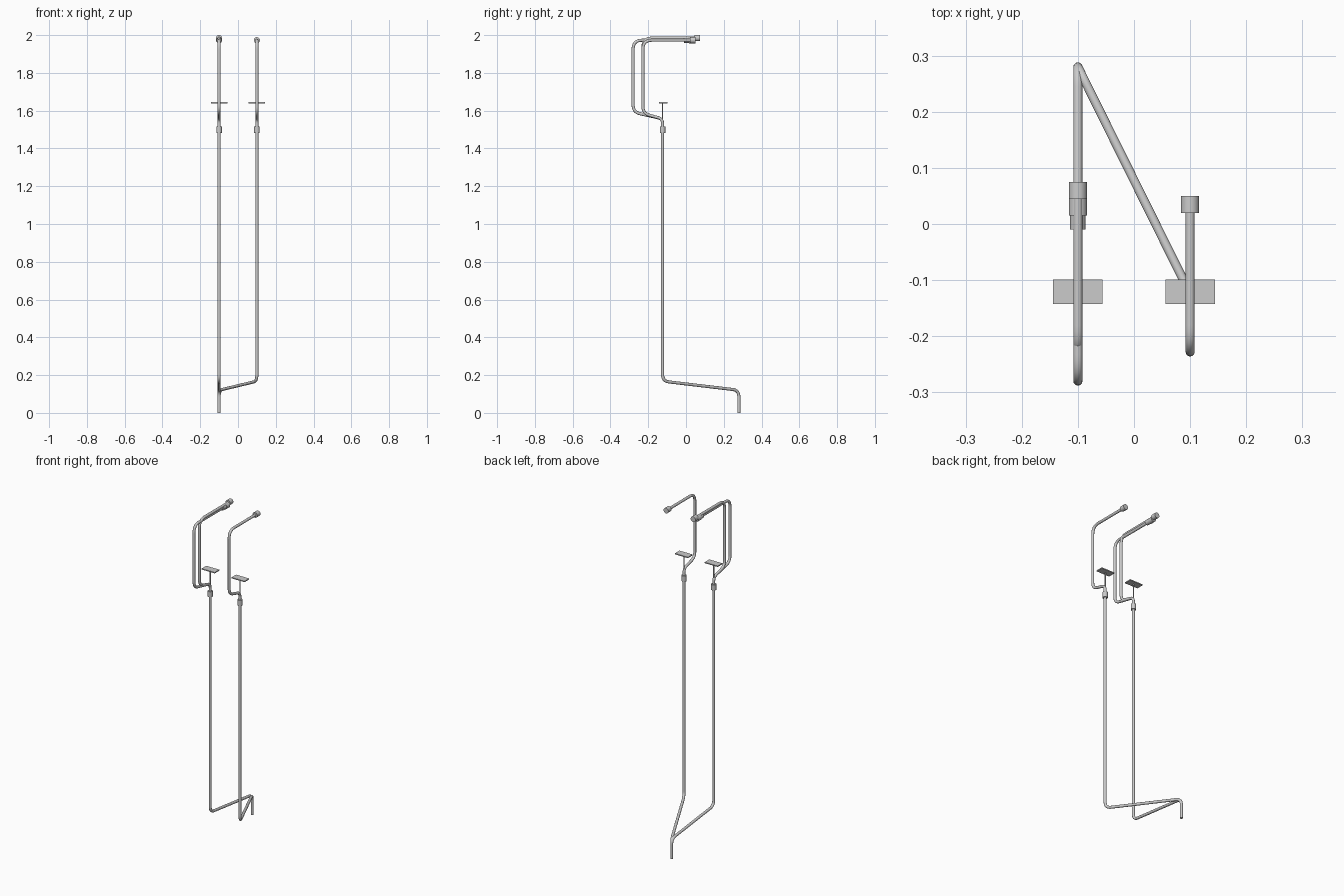
import bpy, math
from mathutils import Vector

if "Cube" in bpy.data.objects:
    bpy.data.objects.remove(bpy.data.objects["Cube"])

R = 0.008


def finish(ob, name):
    ob.name = name
    bpy.ops.object.select_all(action='DESELECT')
    ob.select_set(True)
    bpy.context.view_layer.objects.active = ob
    bpy.ops.object.shade_smooth_by_angle(angle=math.radians(40))


def fillet(points, radius, steps=8):
    # round the inner corners of a polyline
    pts = [Vector(p) for p in points]
    out = [pts[0]]
    for a, b, c in zip(pts, pts[1:], pts[2:]):
        u, v = (a - b).normalized(), (c - b).normalized()
        t = min(radius / math.tan(u.angle(v) / 2), 0.45 * (a - b).length, 0.45 * (c - b).length)
        p, q = b + u * t, b + v * t
        for i in range(steps + 1):
            s = i / steps
            out.append(p * (1 - s) ** 2 + b * (2 * s * (1 - s)) + q * s * s)
    return out + [pts[-1]]


def pipe(name, points, bend=0.04):
    path = fillet(points, bend)
    cu = bpy.data.curves.new(name, 'CURVE')
    cu.dimensions = '3D'
    cu.bevel_depth = R
    cu.bevel_resolution = 8
    cu.use_fill_caps = True
    sp = cu.splines.new('POLY')
    sp.points.add(len(path) - 1)
    for sp_pt, p in zip(sp.points, path):
        sp_pt.co = (*p, 1)
    ob = bpy.data.objects.new(name, cu)
    bpy.context.collection.objects.link(ob)
    bpy.ops.object.select_all(action='DESELECT')
    ob.select_set(True)
    bpy.context.view_layer.objects.active = ob
    bpy.ops.object.convert(target='MESH')
    finish(bpy.context.object, name)


def rod(name, a, b, r):
    a, b = Vector(a), Vector(b)
    bpy.ops.mesh.primitive_cylinder_add(vertices=32, radius=r, depth=(b - a).length, location=(a + b) / 2)
    ob = bpy.context.object
    ob.rotation_euler = (b - a).to_track_quat('Z', 'Y').to_euler()
    finish(ob, name)


Y = -0.124
for side, x in (("left", -0.1), ("right", 0.1)):
    # riser from the shared floor outlet
    pipe(side + "_riser", [(-0.1, 0.28, 0), (-0.1, 0.28, 0.12), (x, Y, 0.168), (x, Y, 1.5)])
    # collar, post and small plate
    rod(side + "_collar", (x, Y, 1.481), (x, Y, 1.515), 0.0145)
    rod(side + "_plate_post", (x, Y, 1.513), (x, Y, 1.641), 0.0035)
    bpy.ops.mesh.primitive_cube_add(size=1, location=(x, -0.121, 1.642))
    plate = bpy.context.object
    plate.dimensions = (0.088, 0.044, 0.006)
    plate.name = side + "_plate"


def arm(name, x, y_back, z_low, z_top, y_end):
    # hooked upper pipe with its end cap
    pipe(name + "_arm", [(x, Y, 1.5), (x, Y, 1.557), (x, y_back, z_low),
                         (x, y_back, z_top), (x, y_end - 0.01, z_top)], bend=0.048)
    rod(name + "_end_cap", (x, y_end - 0.03, z_top), (x, y_end, z_top), 0.0162)


arm("left_inner", -0.1, -0.228, 1.585, 1.984, 0.075)
arm("left_outer", -0.1, -0.28, 1.592, 1.973, 0.045)
arm("right", 0.1, -0.228, 1.585, 1.973, 0.05)
# narrower sleeve behind the lower left cap
rod("left_outer_sleeve", (-0.1, -0.01, 1.973), (-0.1, 0.02, 1.973), 0.0138)
